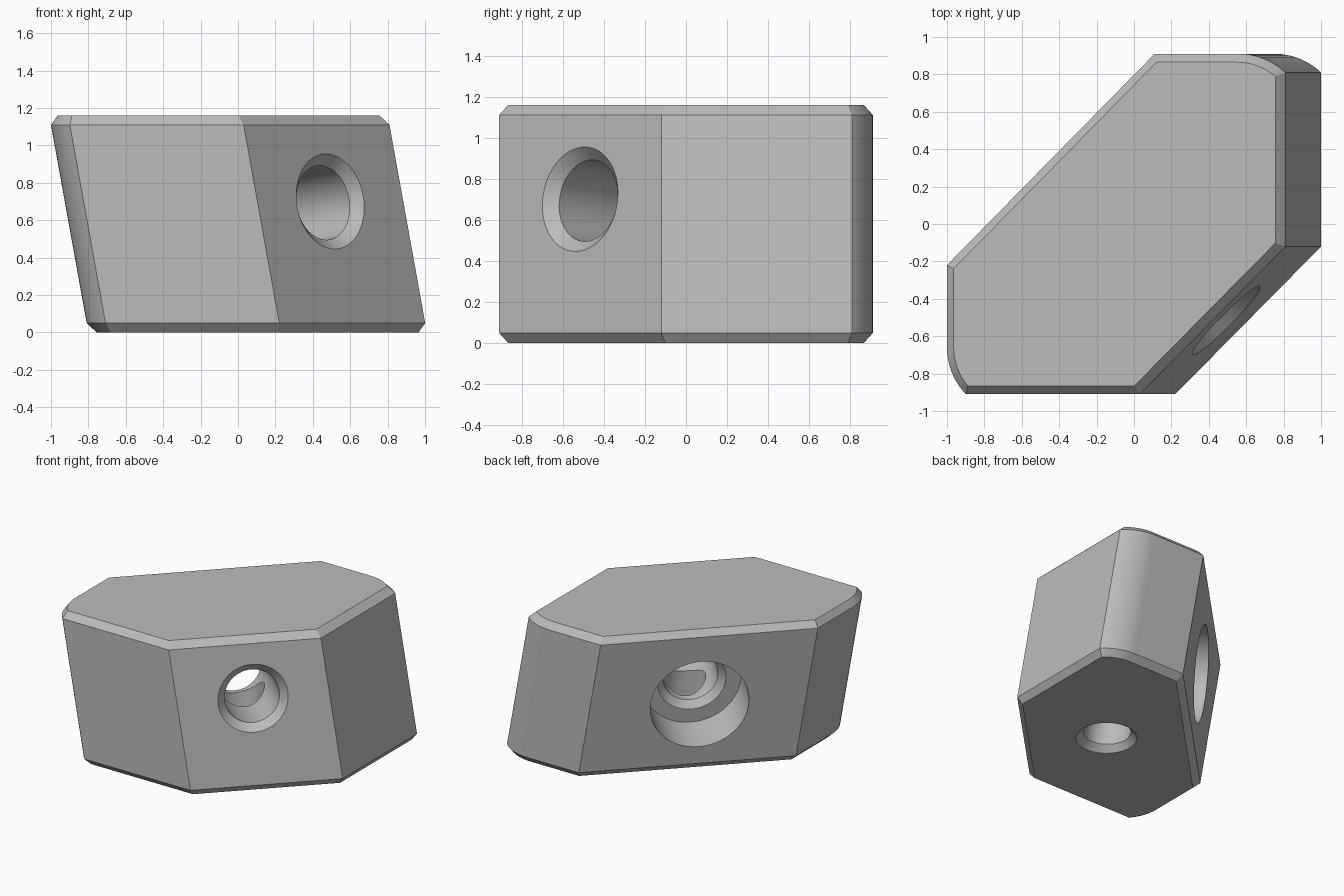
import bpy, bmesh, math
from mathutils import Vector, Matrix

old = bpy.data.objects.get("Cube")
if old:
    bpy.data.objects.remove(old)

HEIGHT, CHAMFER, INSET, LEAN = 1.16, 0.05, 0.045, 0.18

grey = bpy.data.materials.new("plain grey")
grey.use_nodes = True
grey.diffuse_color = (0.5, 0.5, 0.5, 1)
grey.node_tree.nodes["Principled BSDF"].inputs["Base Color"].default_value = (0.5, 0.5, 0.5, 1)


def make_object(name, bm):
    bmesh.ops.recalc_face_normals(bm, faces=bm.faces)
    mesh = bpy.data.meshes.new(name)
    bm.to_mesh(mesh)
    bm.free()
    mesh.materials.append(grey)
    obj = bpy.data.objects.new(name, mesh)
    bpy.context.collection.objects.link(obj)
    return obj


def loft(name, rings):
    """Join equal rings of points into a closed solid."""
    bm = bmesh.new()
    loops = [[bm.verts.new(p) for p in ring] for ring in rings]
    for low, high in zip(loops, loops[1:]):
        for i in range(len(low)):
            j = (i + 1) % len(low)
            bm.faces.new((low[i], low[j], high[j], high[i]))
    bm.faces.new(loops[0])
    bm.faces.new(loops[-1])
    return make_object(name, bm)


def arc(cx, cy, radius, start, end, steps=12):
    angles = [math.radians(start + (end - start) * i / steps) for i in range(steps + 1)]
    return [Vector((cx + radius * math.cos(a), cy + radius * math.sin(a))) for a in angles]


def inset(points, amount):
    """Move every side of a counter-clockwise outline inward."""
    result = []
    for i, p in enumerate(points):
        a = (p - points[i - 1]).normalized()
        b = (points[(i + 1) % len(points)] - p).normalized()
        na, nb = Vector((-a.y, a.x)), Vector((-b.y, b.x))
        result.append(p + (na + nb) * amount / (1 + na.dot(nb)))
    return result


def lathe(name, profile, matrix, sides=64):
    """Turn (distance, radius) pairs about the local z axis."""
    turn = [2 * math.pi * i / sides for i in range(sides)]
    return loft(name, [[matrix @ Vector((r * math.cos(a), r * math.sin(a), d)) for a in turn]
                       for d, r in profile])


# Leaning block with two rounded corners and chamfered rims
outline = ([Vector((-1, -0.22))] + arc(-0.64, -0.66, 0.36, 180, 224)
           + [Vector((0.03, -0.91)), Vector((0.81, -0.12))]
           + arc(0.56, 0.55, 0.36, 46, 90) + [Vector((0.11, 0.91))])
small = inset(outline, INSET)
top = HEIGHT - CHAMFER
levels = [(0, small), (CHAMFER, outline), (top, outline), (HEIGHT, small)]
block = loft("block", [[(p.x + LEAN * (top - z), p.y, z) for p in ring] for z, ring in levels])

# Through bore with a chamfered mouth and a wide counterbore at the back
axis = Vector((-1, 1, -LEAN))
place = Matrix.Translation((0.49, -0.51, 0.7)) @ axis.to_track_quat("Z", "Y").to_matrix().to_4x4()
length, depth = 1.2, 0.33
step = length - depth
through_bore = lathe("through_bore_cutter",
                     [(-0.05, 0.3), (0.05, 0.2), (step - 0.05, 0.2), (step, 0.25),
                      (step, 0.36), (length + 0.15, 0.36)], place)

# Leaning blind bore from the underside into the through bore
lean = Matrix.Identity(4)
lean[0][2] = -LEAN
bottom_bore = lathe("bottom_bore_cutter", [(-0.05, 0.27), (0.05, 0.17), (0.63, 0.17)],
                    Matrix.Translation((0.185, -0.09, 0)) @ lean)

# Cut the bores
bpy.ops.object.select_all(action="DESELECT")
block.select_set(True)
bpy.context.view_layer.objects.active = block
for cutter in (through_bore, bottom_bore):
    cutter.hide_render = True
    mod = block.modifiers.new(cutter.name, "BOOLEAN")
    mod.operation = "DIFFERENCE"
    mod.solver = "EXACT"
    mod.object = cutter
    bpy.ops.object.modifier_apply(modifier=mod.name)
    bpy.data.objects.remove(cutter)

bpy.ops.object.shade_smooth_by_angle(angle=math.radians(25))
